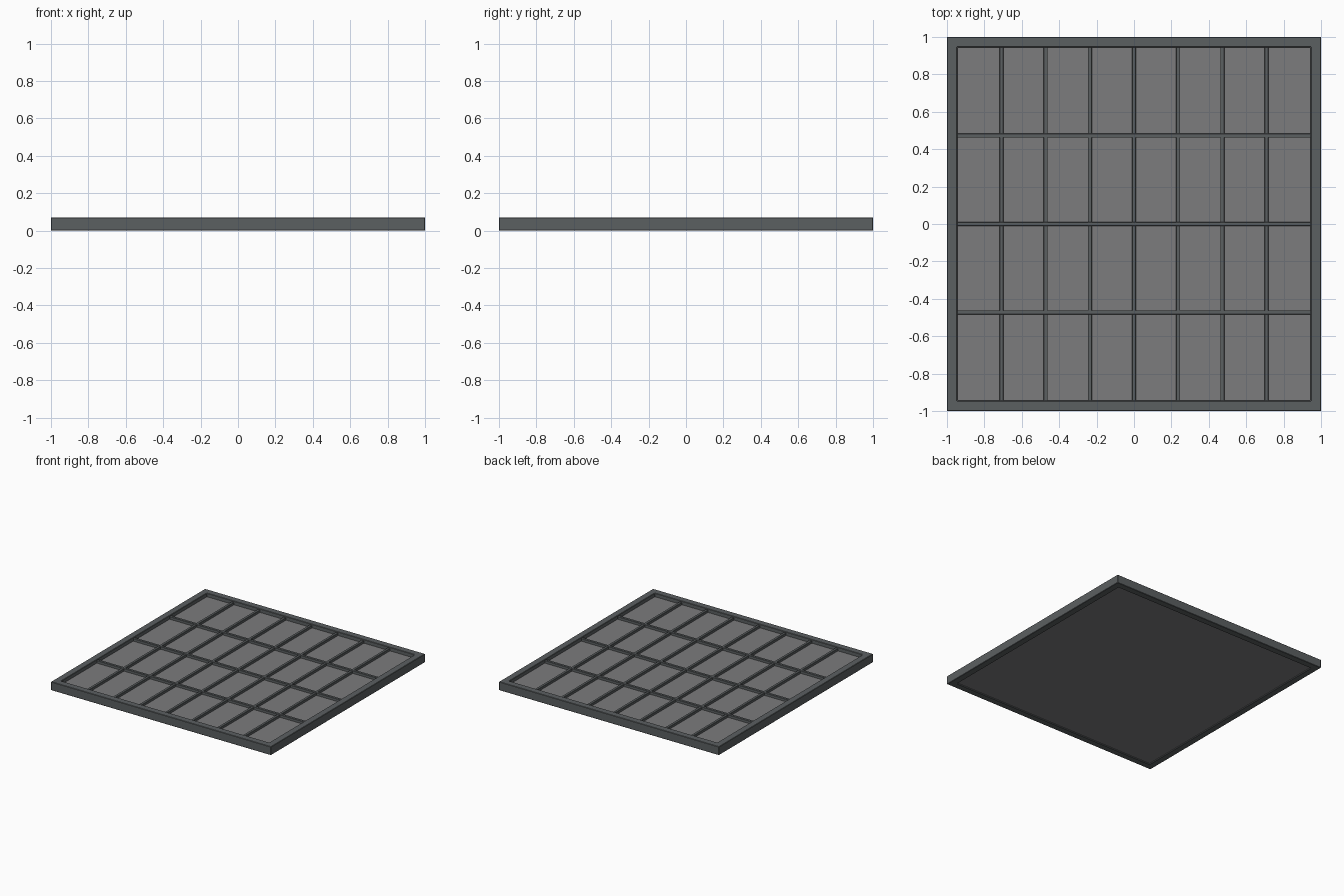
import bpy, bmesh

if "Cube" in bpy.data.objects:
    bpy.data.objects.remove(bpy.data.objects["Cube"])

H = 0.07        # frame height
INNER = 0.945   # half size of the opening


def material(name, rgb):
    m = bpy.data.materials.new(name)
    m.diffuse_color = (*rgb, 1)
    m.use_nodes = True
    m.node_tree.nodes["Principled BSDF"].inputs["Base Color"].default_value = m.diffuse_color
    return m


frame_mat = material("frame_grey", (0.105, 0.115, 0.12))
pane_mat = material("pane_grey", (0.2, 0.2, 0.205))


def finish(bm, name, mat, bevel=0.0):
    bmesh.ops.recalc_face_normals(bm, faces=bm.faces)
    me = bpy.data.meshes.new(name)
    bm.to_mesh(me)
    bm.free()
    ob = bpy.data.objects.new(name, me)
    bpy.context.collection.objects.link(ob)
    me.materials.append(mat)
    if bevel:
        mod = ob.modifiers.new("edge_bevel", "BEVEL")
        mod.width = bevel
        mod.segments = 1
    return ob


def box(name, x0, x1, y0, y1, z0, z1, mat, bevel=0.0):
    bm = bmesh.new()
    bmesh.ops.create_cube(bm, size=1)
    for v in bm.verts:
        v.co.x = x0 if v.co.x < 0 else x1
        v.co.y = y0 if v.co.y < 0 else y1
        v.co.z = z0 if v.co.z < 0 else z1
    return finish(bm, name, mat, bevel)


# Outer frame: one mitred ring swept from a rectangular section
bm = bmesh.new()
corners = [(-1, -1), (1, -1), (1, 1), (-1, 1)]
section = [(1, 0), (1, H), (INNER, H), (INNER, 0)]
rings = [[bm.verts.new((cx * r, cy * r, z)) for r, z in section] for cx, cy in corners]
for i in range(4):
    a, b = rings[i], rings[(i + 1) % 4]
    for j in range(4):
        k = (j + 1) % 4
        bm.faces.new((a[j], b[j], b[k], a[k]))
finish(bm, "outer_frame", frame_mat, 0.003)

# Pane sheet filling the opening
box("pane_sheet", -INNER, INNER, -INNER, INNER, 0.008, 0.04, pane_mat)

# Seven bars one way, three bars the other
W = 0.011
for i in range(1, 8):
    x = -INNER + i * 2 * INNER / 8
    box(f"long_bar_{i}", x - W, x + W, -INNER, INNER, 0.02, 0.06, frame_mat, 0.002)
for i in range(1, 4):
    y = -INNER + i * 2 * INNER / 4
    box(f"cross_bar_{i}", -INNER, INNER, y - W, y + W, 0.02, 0.062, frame_mat, 0.002)
